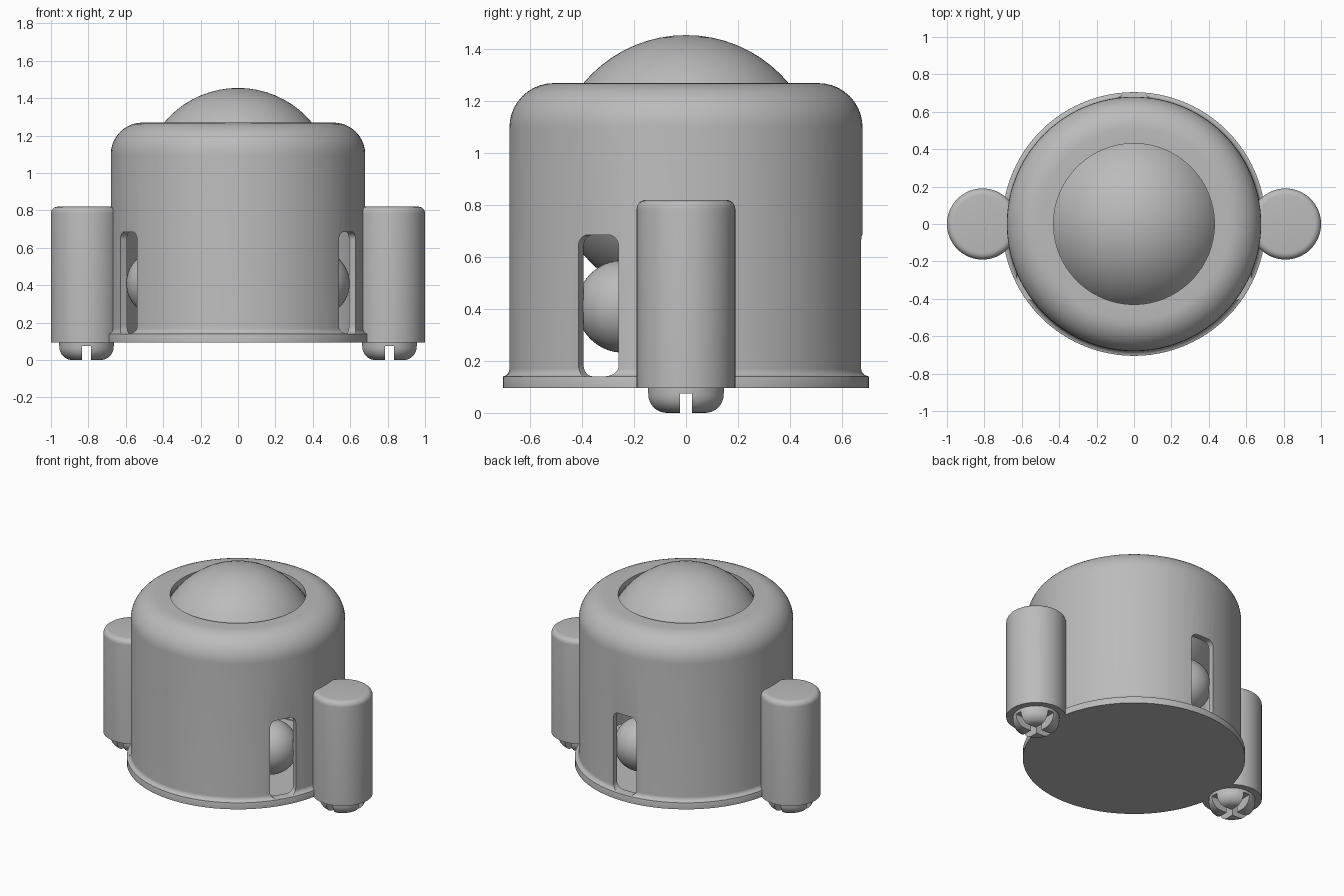
import bpy, bmesh
from math import sin, cos, pi, radians
from mathutils import Matrix, Vector

cube = bpy.data.objects.get("Cube")
if cube:
    bpy.data.objects.remove(cube, do_unlink=True)

grey = bpy.data.materials.new("light_grey")
grey.use_nodes = True
grey.diffuse_color = (0.5, 0.5, 0.5, 1)
grey.node_tree.nodes["Principled BSDF"].inputs["Base Color"].default_value = (0.5, 0.5, 0.5, 1)


def add(name, bm):
    bmesh.ops.recalc_face_normals(bm, faces=bm.faces)
    mesh = bpy.data.meshes.new(name)
    bm.to_mesh(mesh)
    bm.free()
    mesh.materials.append(grey)
    obj = bpy.data.objects.new(name, mesh)
    bpy.context.collection.objects.link(obj)
    return obj


def smooth(obj):
    bpy.ops.object.select_all(action='DESELECT')
    obj.select_set(True)
    bpy.context.view_layer.objects.active = obj
    bpy.ops.object.shade_smooth_by_angle(angle=radians(30))


def arc(cx, cz, r, start, end, steps=10):
    angles = [radians(start + (end - start) * i / steps) for i in range(steps + 1)]
    return [(cx + r * cos(a), cz + r * sin(a)) for a in angles]


def lathe(name, profile, segments=96, x=0):
    """Spin a radius/height profile, with both ends on the axis."""
    bm = bmesh.new()
    verts = [bm.verts.new((r, 0, z)) for r, z in profile]
    edges = [bm.edges.new(pair) for pair in zip(verts, verts[1:])]
    bmesh.ops.spin(bm, geom=verts + edges, axis=(0, 0, 1), cent=(0, 0, 0),
                   angle=2 * pi, steps=segments, use_duplicate=False)
    bmesh.ops.remove_doubles(bm, verts=bm.verts, dist=0.0005)
    bmesh.ops.translate(bm, verts=bm.verts, vec=(x, 0, 0))
    return add(name, bm)


def ball(name, radius, centre):
    bm = bmesh.new()
    bmesh.ops.create_uvsphere(bm, u_segments=64, v_segments=32, radius=radius,
                              matrix=Matrix.Translation(centre))
    smooth(add(name, bm))


def block(name, size, centre, angle=0, bevel=0):
    """Box turned about z, with optional rounding of its radial edges."""
    bm = bmesh.new()
    bmesh.ops.create_cube(bm, size=1, matrix=Matrix.Diagonal((*size, 1)))
    if bevel:
        radial = [e for e in bm.edges
                  if abs((e.verts[0].co - e.verts[1].co).normalized().x) > 0.9]
        bmesh.ops.bevel(bm, geom=radial, offset=bevel, segments=6, profile=0.5,
                        affect='EDGES')
    bmesh.ops.transform(bm, matrix=Matrix.Rotation(angle, 4, 'Z') @ Matrix.Translation(centre),
                        verts=bm.verts)
    return add(name, bm)


def cut(obj, cutters):
    for c in cutters:
        mod = obj.modifiers.new("cut", 'BOOLEAN')
        mod.operation, mod.solver, mod.object = 'DIFFERENCE', 'EXACT', c
    graph = bpy.context.evaluated_depsgraph_get()
    mesh = bpy.data.meshes.new_from_object(obj.evaluated_get(graph))
    obj.modifiers.clear()
    obj.data = mesh
    for c in cutters:
        bpy.data.objects.remove(c, do_unlink=True)


# Hollow housing with base flange, rounded shoulder and open top
shell = [(0, 0.095), (0.705, 0.095), (0.705, 0.14)]
shell += arc(0.71, 0.17, 0.03, 260, 180, 6)
shell += arc(0.51, 1.10, 0.17, 0, 90)
shell += [(0.43, 1.27), (0.43, 1.23)]
shell += arc(0.51, 1.10, 0.13, 90, 0)
shell += [(0.64, 0.135), (0, 0.135)]
housing = lathe("housing", shell)

# Three side windows, each with a small support ball behind
angles = [radians(a) for a in (-30, 90, 210)]
cut(housing, [block("window_cutter", (0.3, 0.18, 0.545), (0.67, 0, 0.413), a, 0.045)
              for a in angles])
smooth(housing)
for i, a in enumerate(angles):
    ball(f"support_ball_{i + 1}", 0.178, Vector((0.484 * cos(a), 0.484 * sin(a), 0.41)))

# Large main ball
ball("main_ball", 0.515, Vector((0, 0, 0.94)))

# Side posts, each with a cross-slotted screw head underneath
for side, x in (("left", 0.81), ("right", -0.81)):
    post = [(0, 0.095), (0.19, 0.095)] + arc(0.155, 0.785, 0.035, 0, 90, 6) + [(0, 0.82)]
    smooth(lathe(f"{side}_post", post, 64, x))
    head = [(0, 0.1), (0.147, 0.1)] + arc(0.077, 0.07, 0.07, 0, -90, 8) + [(0, 0)]
    screw = lathe(f"{side}_screw", head, 64, x)
    cut(screw, [block("slot_cutter", size, (x, 0, 0.025))
                for size in ((0.4, 0.048, 0.1), (0.048, 0.4, 0.1))])
    smooth(screw)
